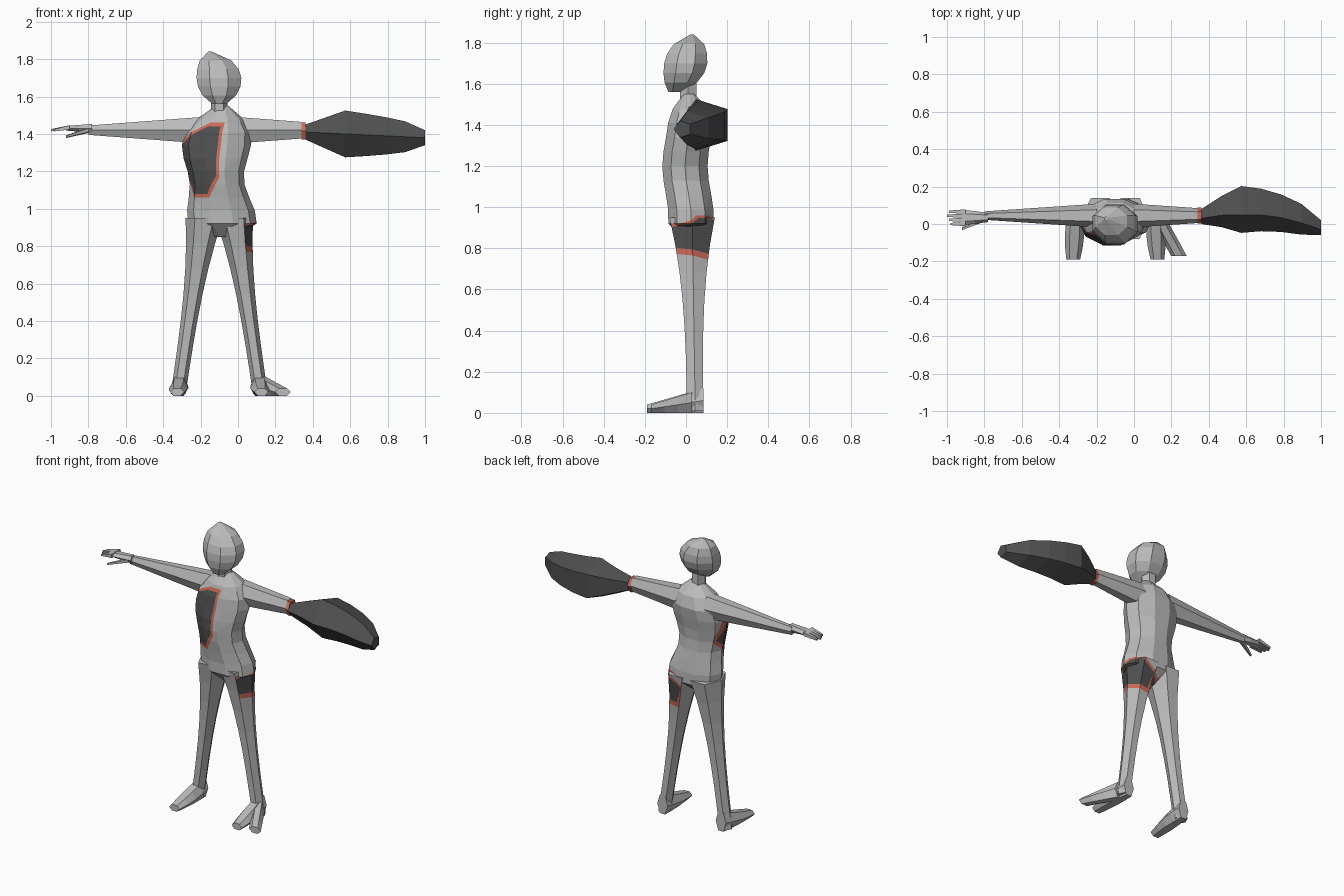
import bpy, bmesh
from math import cos, sin, pi, tau, sqrt
from mathutils import Vector

cube = bpy.data.objects.get("Cube")
if cube:
    bpy.data.objects.remove(cube, do_unlink=True)


def material(name, red, green, blue):
    made = bpy.data.materials.new(name)
    made.use_nodes = True
    made.diffuse_color = (red, green, blue, 1)
    shader = made.node_tree.nodes["Principled BSDF"]
    shader.inputs["Base Color"].default_value = made.diffuse_color
    return made


GREY = material("pale_grey", 0.5, 0.5, 0.5)
RED = material("soft_red", 0.6, 0.15, 0.1)
DARK = material("charcoal", 0.08, 0.08, 0.08)
MIDLINE = -0.1  # the body stands a little to its right


def mix(first, last, t):
    return first + (last - first) * t


def unit_polygon(sides, turn):
    """Corners of a regular polygon, fitted to a square from -1 to 1."""
    angles = [turn + tau * i / sides for i in range(sides)]
    fitted = []
    for wave in (cos, sin):
        values = [wave(angle) for angle in angles]
        low, high = min(values), max(values)
        fitted.append([(v - low) / (high - low) * 2 - 1 for v in values])
    return list(zip(*fitted))


def loft(name, axis, start, end, steps, shape, sides=6, turn=0, colour=GREY, mirror=False):
    """Skin along an axis; shape(t) gives centre a, centre b, radius a, radius b."""
    bm = bmesh.new()
    loops = []
    for step in range(steps + 1):
        t = step / steps
        along = mix(start, end, t)
        centre_a, centre_b, radius_a, radius_b = shape(t)
        loop = []
        for u, v in unit_polygon(sides, turn):
            a, b = centre_a + u * radius_a, centre_b + v * radius_b
            x, y, z = {"x": (along, a, b), "y": (a, along, b), "z": (a, b, along)}[axis]
            loop.append(bm.verts.new((2 * MIDLINE - x if mirror else x, y, z)))
        loops.append(loop)
    for low, high in zip(loops, loops[1:]):
        for i in range(sides):
            bm.faces.new((low[i - 1], low[i], high[i], high[i - 1]))
    bm.faces.new(loops[0])
    bm.faces.new(loops[-1])
    bmesh.ops.recalc_face_normals(bm, faces=bm.faces)
    mesh = bpy.data.meshes.new(name)
    bm.to_mesh(mesh)
    bm.free()
    mesh.materials.append(colour)
    obj = bpy.data.objects.new(name, mesh)
    bpy.context.collection.objects.link(obj)
    return obj


def cut_patch(obj, side, facing, outline, centre, scale):
    """Cut a dark patch with a red border into the faces that look along facing."""
    side, facing, centre = Vector(side).normalized(), Vector(facing), Vector(centre)
    outer = [Vector(point) for point in outline]
    inner = [centre.lerp(point, scale) for point in outer]
    bm = bmesh.new()
    bm.from_mesh(obj.data)
    bm.normal_update()
    faces = [f for f in bm.faces if f.normal.dot(facing) > 0.05]
    for polygon, colour in ((outer, RED), (inner, DARK)):
        for p, q in zip(polygon, polygon[1:] + polygon[:1]):
            inward = (q - p).orthogonal()
            if inward.dot(centre - p) < 0:
                inward.negate()
            point = side * p.x + Vector((0, 0, p.y))
            normal = side * inward.x + Vector((0, 0, inward.y))
            normal.normalize()
            region = set(faces)
            for face in faces:
                region.update(face.edges)
                region.update(face.verts)
            cut = bmesh.ops.bisect_plane(bm, geom=list(region), plane_co=point, plane_no=normal)
            faces = [f for f in cut["geom"] if isinstance(f, bmesh.types.BMFace)
                     and (f.calc_center_median() - point).dot(normal) > 0]
        if colour.name not in obj.data.materials:
            obj.data.materials.append(colour)
        for face in faces:
            face.material_index = obj.data.materials.find(colour.name)
    bm.to_mesh(obj.data)
    bm.free()


# Torso: wide hips and chest, narrow waist, closing at crotch and shoulders
BOTTOM, TOP = 0.85, 1.55


def torso_shape(t):
    z = mix(BOTTOM, TOP, t)
    closing = min(1, (z - 0.82) * 10, (1.58 - z) * 8)
    swell = cos(tau * (z - 0.95) / 0.4)
    lean = sin(tau * (z - 1.05) / 0.8)
    sway = cos(tau * (z - 0.95) / 0.5)
    return (MIDLINE - 0.02 * lean, 0.01 + 0.015 * sway,
            closing * (0.165 + 0.02 * swell), closing * 0.11)


torso = loft("torso", "z", BOTTOM, TOP, 10, torso_shape, sides=10)
loft("neck", "z", 1.45, 1.62, 1, lambda t: (MIDLINE, 0.01, 0.045, 0.04))


# Head: egg with a chin pushed forward and a tip drawn sideways
def head_shape(t):
    s = mix(0.03, 0.998, t)
    bulge = sqrt(sin(pi * s))
    return (MIDLINE - 0.05 * s ** 5, 0.03 * s ** 4 - 0.06 * (1 - s) ** 4,
            0.12 * bulge, 0.105 * bulge)


loft("head", "z", 1.56, 1.84, 6, head_shape, sides=8, turn=pi / 8)


# Legs and feet
def leg_shape(t):
    taper = (1 - t) ** 3
    return mix(-0.02, 0.12, t), mix(0.03, 0.045, t), 0.04 + 0.06 * taper, 0.04 + 0.07 * taper


def foot_shape(t):
    height = mix(0.06, 0.02, t)
    return mix(0.11, 0.125, t), height, 0.037 + 0.015 * sin(pi * t), height


def lobe_shape(t):
    height = mix(0.05, 0.02, t)
    return mix(0.13, 0.24, t), height, 0.042, height


legs = {}
for prefix, mirror in (("left", False), ("right", True)):
    legs[prefix] = loft(prefix + "_leg", "z", 0.95, 0.01, 7, leg_shape, mirror=mirror)
    loft(prefix + "_foot", "y", 0.085, -0.19, 4, foot_shape, mirror=mirror)
loft("left_foot_outer_lobe", "y", 0.03, -0.17, 3, lobe_shape)


# Arms: the right one runs to the wrist, the left one stops at the cuff
def arm_shape(t):
    radius = mix(0.07, 0.025, t)
    return 0.045, 1.42, radius * 0.9, radius


loft("right_arm", "x", -0.2, -0.8, 4, arm_shape)
loft("left_arm", "x", -0.2, -0.54, 2, lambda t: arm_shape(t * 0.57), mirror=True)

# Right hand
loft("palm", "x", -0.78, -0.92, 2,
     lambda t: (0.035, 1.43, mix(0.025, 0.042, t), mix(0.024, 0.012, t)))
for i in range(4):
    y = 0.022 * i
    loft(f"finger_{i + 1}", "x", -0.9, -1 + 0.01 * abs(i - 2), 2,
         lambda t: (y, mix(1.435, 1.42, t), mix(0.012, 0.006, t), mix(0.012, 0.006, t)),
         sides=4, turn=pi / 4)
loft("thumb", "x", -0.8, -0.92, 2,
     lambda t: (mix(0.03, -0.025, t), mix(1.42, 1.385, t), mix(0.018, 0.008, t),
                mix(0.015, 0.007, t)), sides=5)


# Red cuff and club-shaped left forearm
def club_shape(t):
    radius = 0.04 + 0.085 * min(1, 3 * t, sqrt(1.5 * (1 - t)))
    return 0.04 + 0.2 * t - 0.26 * t * t, mix(1.41, 1.38, t), radius, radius


loft("cuff", "x", 0.34, 0.36, 1, lambda t: (0.045, 1.415, 0.043, 0.045), colour=RED)
loft("club_forearm", "x", 0.36, 1, 6, club_shape, sides=5, turn=pi, colour=DARK)

# Bordered patches on the right chest and on the left hip
chest = [(0, 1.46), (-0.06, 1.46), (-0.23, 1.36), (-0.22, 1.2),
         (-0.13, 1.06), (-0.04, 1.06), (0.01, 1.17)]
cut_patch(torso, (1, -1, 0), (-1, -1, 0), chest, (-0.11, 1.25), 0.9)
hip = [(-0.1, 0.9), (-0.02, 0.96), (0.07, 0.96), (0.15, 0.87), (0.1, 0.73), (-0.09, 0.78)]
for part in (torso, legs["left"]):
    cut_patch(part, (-1, 1, 0), (1, 1, 0), hip, (0.02, 0.9), 0.8)
